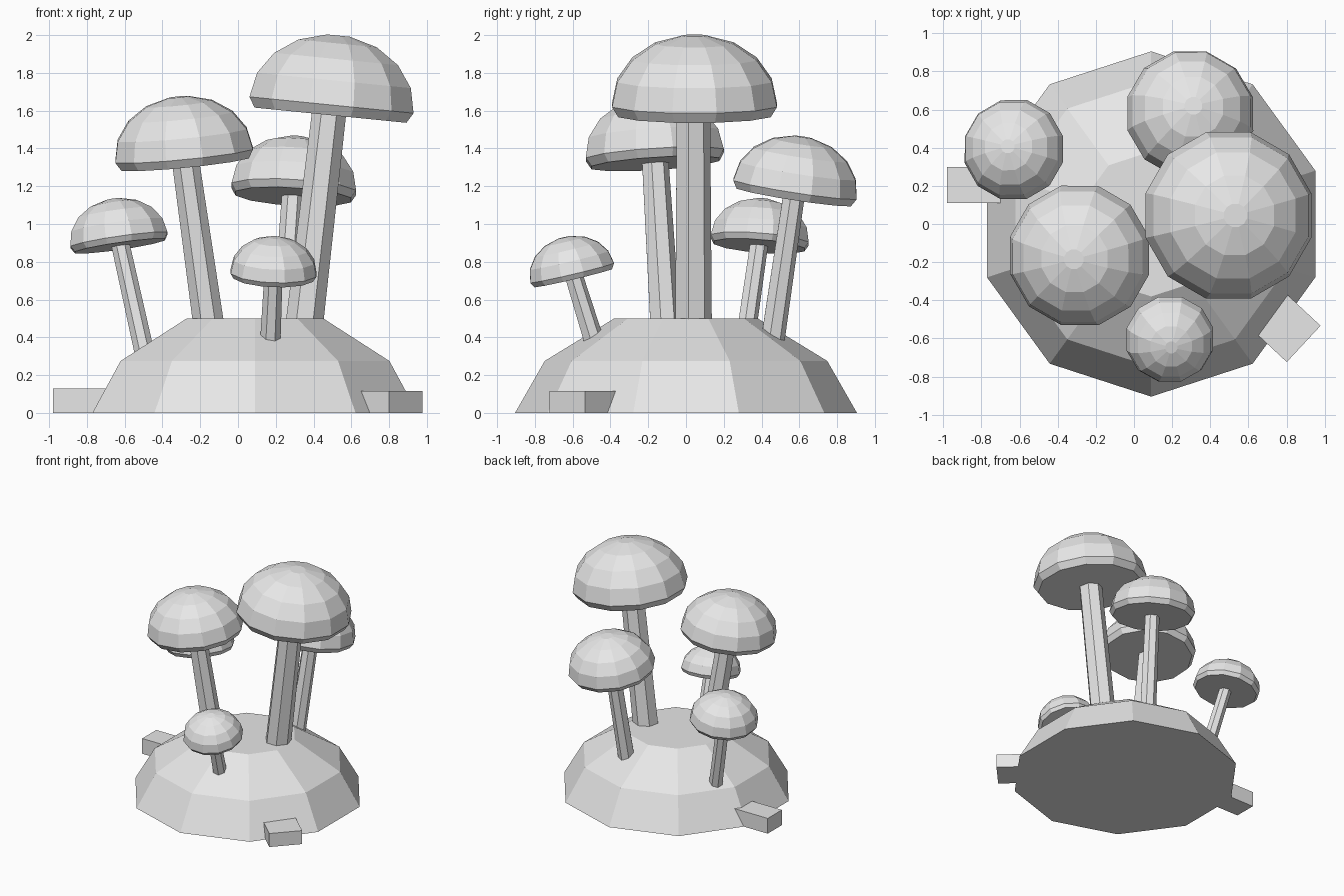
import bpy, bmesh, math
from mathutils import Vector, Matrix

if "Cube" in bpy.data.objects:
    bpy.data.objects.remove(bpy.data.objects["Cube"])

grey = bpy.data.materials.new("light grey")
grey.diffuse_color = (0.8, 0.8, 0.8, 1)
grey.use_nodes = True
grey.node_tree.nodes["Principled BSDF"].inputs["Base Color"].default_value = grey.diffuse_color
UP = Vector((0, 0, 1))


def add_object(name, bm, matrix):
    bmesh.ops.recalc_face_normals(bm, faces=bm.faces)
    mesh = bpy.data.meshes.new(name)
    bm.to_mesh(mesh)
    bm.free()
    mesh.materials.append(grey)
    ob = bpy.data.objects.new(name, mesh)
    ob.matrix_world = matrix
    bpy.context.collection.objects.link(ob)
    return ob


def aim(axis, origin):
    """Matrix placing local z along axis at origin."""
    return Matrix.Translation(origin) @ UP.rotation_difference(Vector(axis)).to_matrix().to_4x4()


def lathe(name, profile, sides, start, matrix):
    """Stack of flat-sided rings from (radius, z) points, closed at both ends."""
    bm = bmesh.new()
    rings = []
    for r, z in profile:
        angles = [start + math.tau * i / sides for i in range(sides)]
        rings.append([bm.verts.new((r * math.cos(a), r * math.sin(a), z)) for a in angles])
    for lo, hi in zip(rings, rings[1:]):
        for i in range(sides):
            j = (i + 1) % sides
            bm.faces.new((lo[i], lo[j], hi[j], hi[i]))
    bm.faces.new(rings[0][::-1])
    bm.faces.new(rings[-1])
    return add_object(name, bm, matrix)


def mushroom(name, base, top, r_base, r_top, cap_centre, cap_axis, radius):
    base, top = Vector(base), Vector(top)
    axis = (top - base).normalized()
    base -= axis * 0.06          # sink the foot into the mound
    top += axis * 0.015
    lathe(name + "_stem", [(r_base, 0), (r_top, (top - base).length)], 7, math.pi / 2,
          aim(axis, base))
    # cap: undercut rim, then a dome ending in a small flat crown
    profile = [(radius * 0.925, -radius * 0.12)]
    for i in range(5):
        a = math.radians(20.5 * i)
        profile.append((radius * math.cos(a), radius * 0.825 * math.sin(a)))
    lathe(name + "_cap", profile, 12, math.radians(15), aim(cap_axis, cap_centre))


def block(name, centre, size, angle):
    bm = bmesh.new()
    bmesh.ops.create_cube(bm, size=1, matrix=Matrix.Diagonal((*size, 1)))
    add_object(name, bm, Matrix.Translation(centre) @ Matrix.Rotation(angle, 4, 'Z'))


# ten-sided mound
lathe("mound", [(0.905, 0), (0.748, 0.275), (0.38, 0.5)], 10, math.pi / 2,
      Matrix.Translation((0.09, 0, 0)))

# mushrooms: stem foot, stem top, radii, cap centre, cap axis, cap radius
mushroom("tall_mushroom", (0.355, 0.035, 0.5), (0.48, 0.035, 1.57), 0.102, 0.093,
         (0.495, 0.045, 1.63), (0.1, 0, 1), 0.452)
mushroom("left_mushroom", (-0.16, -0.115, 0.5), (-0.275, -0.165, 1.315), 0.084, 0.074,
         (-0.285, -0.165, 1.365), (-0.098, -0.065, 1), 0.379)
mushroom("back_mushroom", (0.24, 0.46, 0.41), (0.29, 0.567, 1.14), 0.066, 0.060,
         (0.295, 0.577, 1.185), (0.06, 0.155, 1), 0.342)
mushroom("far_left_mushroom", (-0.50, 0.305, 0.34), (-0.62, 0.383, 0.88), 0.054, 0.050,
         (-0.63, 0.39, 0.915), (-0.145, 0.08, 1), 0.269)
mushroom("front_mushroom", (0.172, -0.495, 0.40), (0.186, -0.588, 0.70), 0.056, 0.050,
         (0.188, -0.603, 0.742), (0.04, -0.235, 1), 0.235)

# stones half buried in the foot of the mound
block("left_stone", (-0.80, 0.205, 0.065), (0.36, 0.19, 0.13), 0)
block("right_stone", (0.787, -0.533, 0.0575), (0.28, 0.26, 0.115), math.radians(-43))
